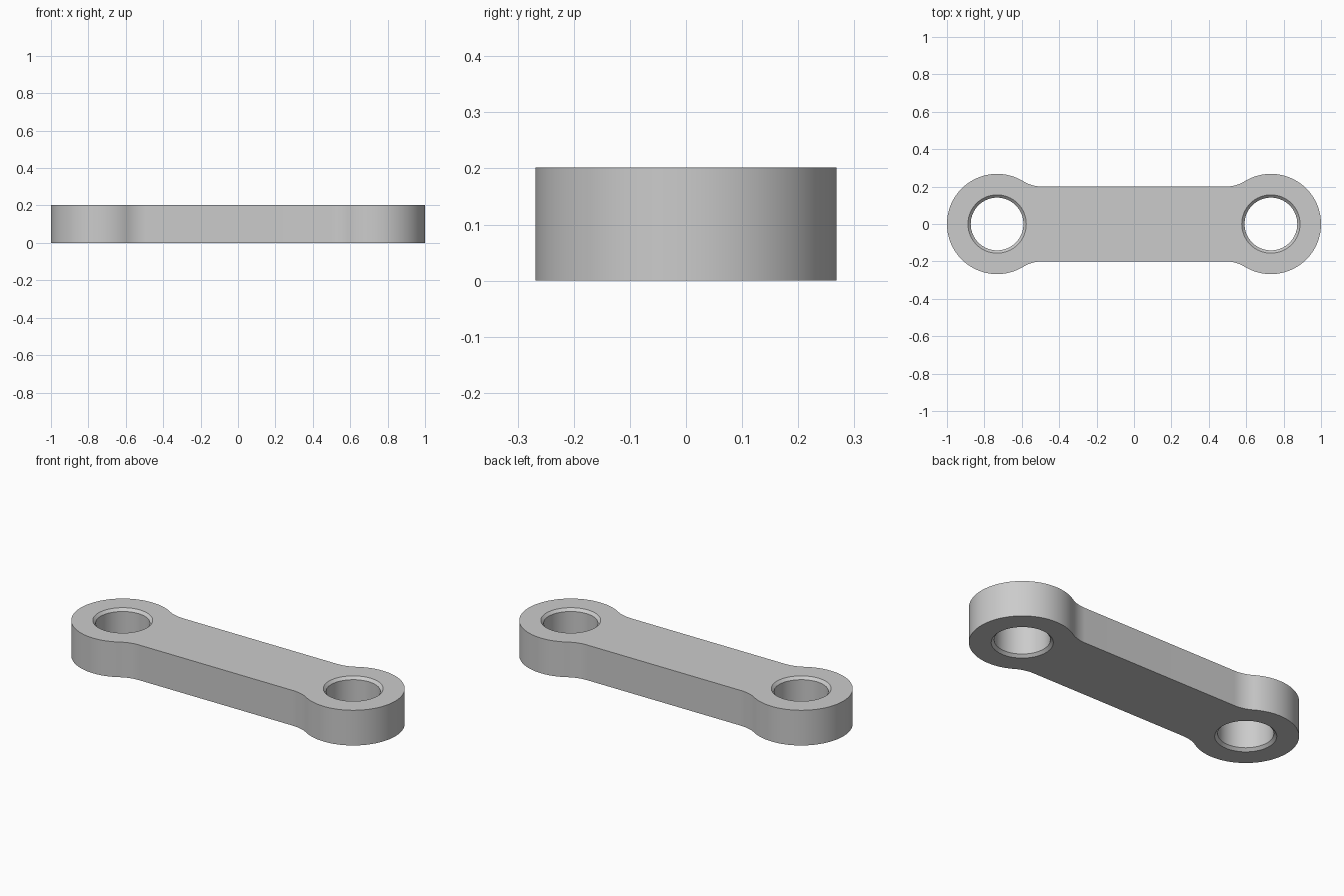
import bpy
import bmesh
from math import pi, cos, sin, sqrt, atan2, radians

cube = bpy.data.objects.get("Cube")
if cube:
    bpy.data.objects.remove(cube, do_unlink=True)

HEIGHT = 0.202
EYE_R = 0.268            # outer radius of each rounded end
EYE_X = 1 - EYE_R
BAR_Y = 0.2              # half width of the straight bar
FILLET_R = 0.2           # blend between bar and rounded end
HOLE_R = 0.141
CHAMFER = 0.015


def arc(cx, cy, r, start, end, steps):
    return [(cx + r * cos(start + (end - start) * i / steps),
             cy + r * sin(start + (end - start) * i / steps))
            for i in range(steps + 1)]


# Outline: one end with its two fillets, then the same turned half round
fillet_y = BAR_Y + FILLET_R
fillet_x = EYE_X - sqrt((EYE_R + FILLET_R) ** 2 - fillet_y ** 2)
touch = atan2(fillet_y, fillet_x - EYE_X)
lower = arc(fillet_x, -fillet_y, FILLET_R, pi / 2, pi - touch, 12)
eye = arc(EYE_X, 0, EYE_R, -touch, touch, 72)
upper = [(x, -y) for x, y in reversed(lower)]
half = lower + eye[1:-1] + upper
outline = half + [(-x, -y) for x, y in half]

bm = bmesh.new()


def ring(points, z):
    return [bm.verts.new((x, y, z)) for x, y in points]


def wall(a, b):
    n = len(a)
    for i in range(n):
        j = (i + 1) % n
        bm.faces.new((a[i], a[j], b[j], b[i]))


# Outer wall
bottom, top = ring(outline, 0), ring(outline, HEIGHT)
wall(bottom, top)
rims = {0: [bottom], HEIGHT: [top]}

# Pin holes, chamfered at both mouths
for side in (-1, 1):
    levels = [(HOLE_R + CHAMFER, 0), (HOLE_R, CHAMFER),
              (HOLE_R, HEIGHT - CHAMFER), (HOLE_R + CHAMFER, HEIGHT)]
    rings = [ring(arc(side * EYE_X, 0, r, 0, 2 * pi, 64)[:-1], z)
             for r, z in levels]
    for a, b in zip(rings, rings[1:]):
        wall(a, b)
    rims[0].append(rings[0])
    rims[HEIGHT].append(rings[-1])

# Flat top and bottom, filled around the holes
for loops in rims.values():
    edges = [bm.edges.get((v, loop[i - 1]))
             for loop in loops for i, v in enumerate(loop)]
    bmesh.ops.triangle_fill(bm, edges=edges, use_beauty=True)
bmesh.ops.recalc_face_normals(bm, faces=bm.faces[:])

mesh = bpy.data.meshes.new("link_plate")
bm.to_mesh(mesh)
bm.free()
link = bpy.data.objects.new("link_plate", mesh)
bpy.context.collection.objects.link(link)

# Plain grey metal
grey = bpy.data.materials.new("grey_metal")
grey.use_nodes = True
colour = (0.6, 0.6, 0.6, 1)
grey.diffuse_color = colour
grey.node_tree.nodes["Principled BSDF"].inputs["Base Color"].default_value = colour
mesh.materials.append(grey)

bpy.ops.object.select_all(action='DESELECT')
link.select_set(True)
bpy.context.view_layer.objects.active = link
bpy.ops.object.shade_smooth_by_angle(angle=radians(30))
